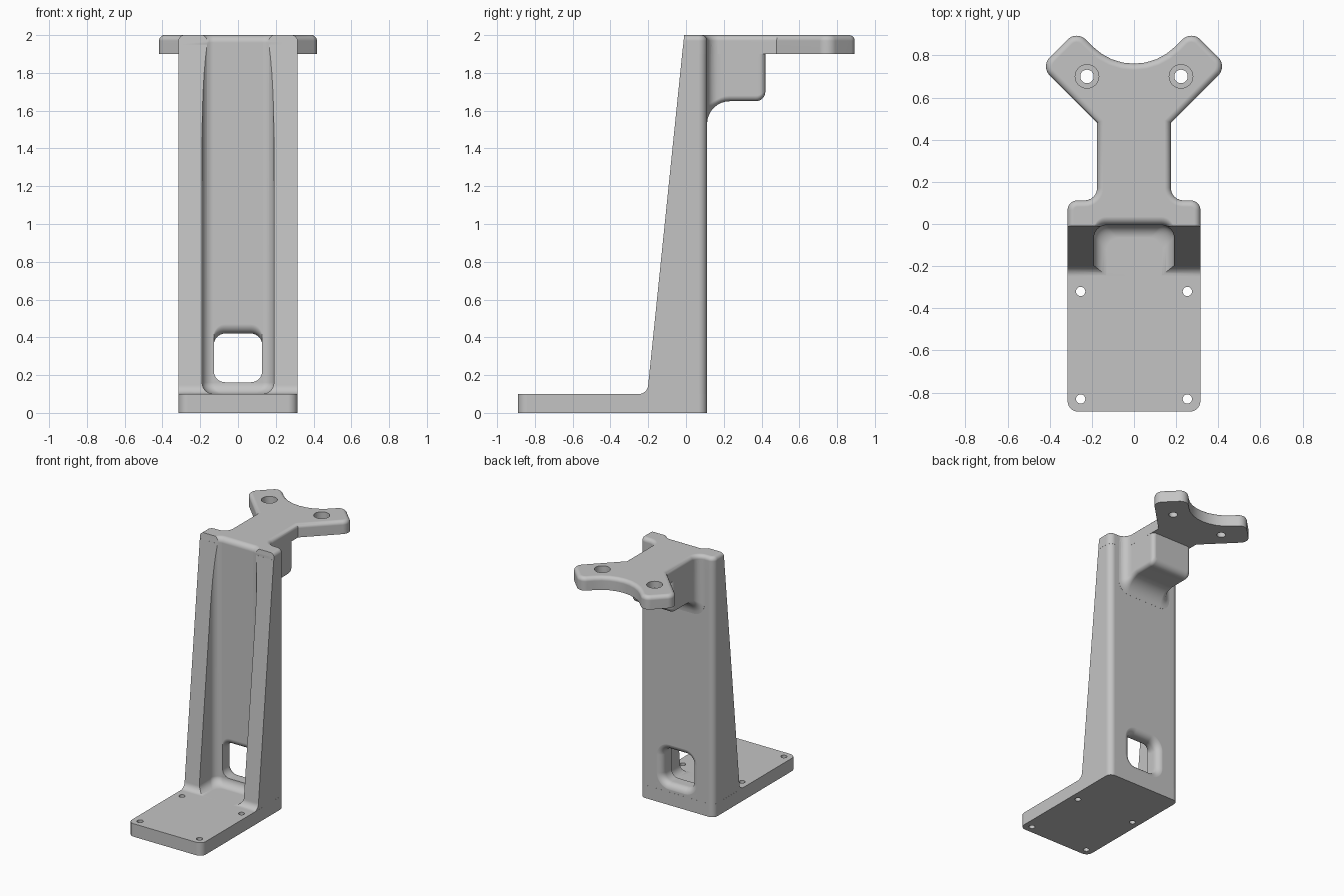
import bpy, bmesh, math
from mathutils import Vector

cube = bpy.data.objects.get("Cube")
if cube:
    bpy.data.objects.remove(cube, do_unlink=True)

grey = bpy.data.materials.new("light grey")
grey.use_nodes = True
COLOUR = (0.55, 0.55, 0.55, 1)
grey.diffuse_color = COLOUR
grey.node_tree.nodes["Principled BSDF"].inputs["Base Color"].default_value = COLOUR

SEG = 8
QUARTER = [math.pi / 2 * k / SEG for k in range(SEG + 1)]


def rounded(corners):
    """2D outline from (x, y, radius) corners."""
    out = []
    for i, (x, y, r) in enumerate(corners):
        p = Vector((x, y))
        if r <= 0:
            out.append(p)
            continue
        a = (Vector(corners[i - 1][:2]) - p).normalized()
        b = (Vector(corners[(i + 1) % len(corners)][:2]) - p).normalized()
        half = math.acos(max(-1, min(1, a.dot(b)))) / 2
        c = p + (a + b).normalized() * r / math.sin(half)
        t = r / math.tan(half)
        u, v = p + a * t - c, p + b * t - c
        phi = math.pi - 2 * half
        for k in range(SEG + 1):
            s = k / SEG
            out.append(c + (u * math.sin((1 - s) * phi) + v * math.sin(s * phi)) / math.sin(phi))
    return out


def box_ring(w, lo, hi, r_lo, r_hi):
    return rounded([(-w, lo, r_lo), (w, lo, r_lo), (w, hi, r_hi), (-w, hi, r_hi)])


def inset(pts, d):
    """Mitred inward offset of a counter-clockwise outline."""
    out = []
    for i, p in enumerate(pts):
        e1 = (p - pts[i - 1]).normalized()
        e2 = (pts[(i + 1) % len(pts)] - p).normalized()
        n1, n2 = Vector((-e1.y, e1.x)), Vector((-e2.y, e2.x))
        out.append(p + (n1 + n2) * d / (1 + n1.dot(n2)))
    return out


def at_z(ring, z):
    return [(p.x, p.y, z) for p in ring]


def at_y(ring, y):
    return [(p.x, y, p.y) for p in ring]


def loft(name, rings):
    bm = bmesh.new()
    loops = [[bm.verts.new(p) for p in ring] for ring in rings]
    n = len(loops[0])
    for a, b in zip(loops, loops[1:]):
        for i in range(n):
            j = (i + 1) % n
            bm.faces.new((a[i], a[j], b[j], b[i]))
    bm.faces.new(loops[0])
    bm.faces.new(loops[-1])
    bmesh.ops.recalc_face_normals(bm, faces=bm.faces)
    mesh = bpy.data.meshes.new(name)
    bm.to_mesh(mesh)
    bm.free()
    mesh.materials.append(grey)
    obj = bpy.data.objects.new(name, mesh)
    bpy.context.collection.objects.link(obj)
    return obj


def cylinder(name, x, y, r, z0, z1):
    ring = [Vector((x + r * math.cos(a), y + r * math.sin(a)))
            for a in (2 * math.pi * k / 32 for k in range(32))]
    return loft(name, [at_z(ring, z0), at_z(ring, z1)])


def combine(target, other, operation):
    bpy.context.view_layer.objects.active = target
    m = target.modifiers.new(operation, 'BOOLEAN')
    m.operation, m.solver, m.object = operation, 'EXACT', other
    bpy.ops.object.modifier_apply(modifier=m.name)
    bpy.data.objects.remove(other, do_unlink=True)


def fillet(t, r):
    """Sideways growth of a fillet at distance t from the wall."""
    return r - math.sqrt(max(0, r * r - (r - t) ** 2)) if t < r else 0


def front(z):
    return -0.01 - 0.1027 * (2 - z)


W, BACK = 0.315, 0.1115
TINY = 0.0005

# Base plate
plate = box_ring(W, -0.89, BACK, 0.05, 0.045)
stand = loft("bracket_stand", [at_z(plate, 0), at_z(plate, 0.1)])

# Tapered column with a filleted foot
steps = [(0.05, -0.25)]
steps += [(0.15 - 0.05 * math.cos(a), -0.25 + 0.05 * math.sin(a)) for a in QUARTER]
steps += [(1.95, front(1.95))]
column = loft("column", [at_z(box_ring(W - TINY, y, BACK - TINY, 0, 0.045), z) for z, y in steps])

# Head: column top, arm top and forked mounting plate in one outline
right = [(W, -0.01, 0), (W, BACK, 0.045), (0.175, BACK, 0.06), (0.175, 0.48, 0),
         (0.4425, 0.7475, 0.06), (0.272, 0.918, 0.06)]
outline = rounded(right + [(0, 0.646, 0.276)] + [(-x, y, r) for x, y, r in reversed(right)])
rings = []
for z, d in [(1.9, 0)] + [(1.97 + 0.03 * math.sin(a), 0.03 * (1 - math.cos(a))) for a in QUARTER]:
    ring = inset(outline, d)
    for p in ring:
        if p.y < 0.05:
            p.y = min(p.y, front(z) + TINY) if abs(p.x) > 0.25 else p.y
    rings.append(at_z(ring, z))
head = loft("head", rings)

# Arm block under the head, flaring into the column
END = 0.42
ys = [BACK + 0.12 * (1 - math.cos(a)) for a in QUARTER]
ys += [END - 0.05 * (1 - math.cos(a)) for a in reversed(QUARTER)]
rings = []
for y in [0.05] + ys:
    t = max(0, y - BACK)
    side = fillet(t, 0.06)
    e = fillet(END - y, 0.03)
    w = 0.175 - TINY + side - e
    low = 1.65 - fillet(t, 0.12) + fillet(END - y, 0.05)
    rings.append(at_y(box_ring(w, low, 1.95, 0.03 + side - 0.6 * e, 0.01), y))
arm = loft("arm", rings)

for part in (column, head, arm):
    combine(stand, part, 'UNION')

# Front channel, rounded at the floor and rolled over at the top
rings = []
for a in QUARTER:
    d = 0.06 * (1 - math.sin(a))
    z = 0.1 + TINY + 0.06 * (1 - math.cos(a))
    rings.append(at_z(box_ring(0.19 - d, -0.4, -0.005 - d, 0, 0.06), z))
for a in QUARTER:
    y = -0.005 + 0.04 * (1 - math.cos(a))
    rings.append(at_z(box_ring(0.19, -0.4, y, 0, 0.06), 1.96 + 0.04 * math.sin(a)))
rings.append(at_z(box_ring(0.19, -0.4, 0.035, 0, 0.06), 2.05))
combine(stand, loft("channel", rings), 'DIFFERENCE')

# Window through the column wall, flared at the back and at its front top edge
R = 0.05
rings = []
for y in [-0.05] + [-0.005 + R * (1 - math.cos(a)) for a in QUARTER]:
    top = 0.42 + fillet(max(0, y + 0.005), R)
    rings.append(at_y(box_ring(0.128, 0.162, top, 0.06, 0.06), y))
for y in [BACK - R * (1 - math.cos(a)) for a in reversed(QUARTER)] + [0.15]:
    o = fillet(max(0, BACK - y), R)
    rings.append(at_y(box_ring(0.128 + o, 0.162 - o, 0.42 + o, 0.06 + o, 0.06 + o), y))
combine(stand, loft("window", rings), 'DIFFERENCE')

# Screw holes in the base, counterbored holes in the fork
for s in (-1, 1):
    for y in (-0.32, -0.83):
        combine(stand, cylinder("base_hole", s * 0.253, y, 0.022, -0.1, 0.2), 'DIFFERENCE')
    combine(stand, cylinder("fork_hole", s * 0.223, 0.70, 0.032, 1.8, 2.1), 'DIFFERENCE')
    combine(stand, cylinder("counterbore", s * 0.223, 0.70, 0.056, 1.95, 2.1), 'DIFFERENCE')

# Smooth shading with crisp edges
bpy.ops.object.select_all(action='DESELECT')
stand.select_set(True)
bpy.context.view_layer.objects.active = stand
bpy.ops.object.shade_smooth_by_angle(angle=math.radians(30))
normals = stand.modifiers.new("weighted_normals", 'WEIGHTED_NORMAL')
normals.keep_sharp = True
